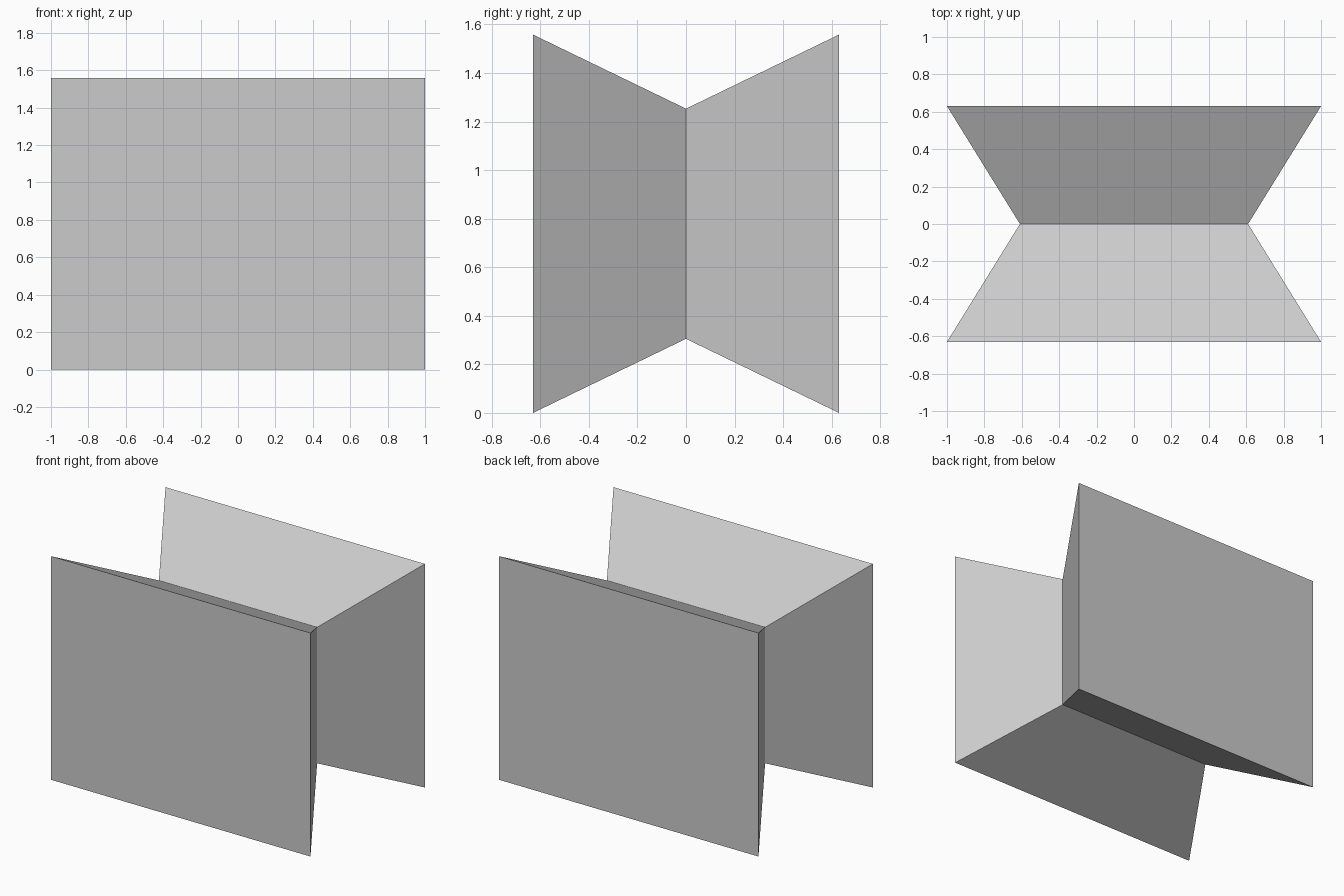
import bpy, bmesh

if "Cube" in bpy.data.objects:
    bpy.data.objects.remove(bpy.data.objects["Cube"])

HALF_DEPTH = 0.63
MID_Z = 0.779
# rectangular sections: (y, half width, half height)
SECTIONS = [(-HALF_DEPTH, 1.0, 0.779), (0.0, 0.61, 0.474), (HALF_DEPTH, 1.0, 0.779)]

# pinched block: closed loft through three rectangles
bm = bmesh.new()
rings = [[bm.verts.new((sx * w, y, MID_Z + sz * h))
          for sx, sz in ((-1, -1), (1, -1), (1, 1), (-1, 1))]
         for y, w, h in SECTIONS]
for a, b in zip(rings, rings[1:]):
    for i in range(4):
        j = (i + 1) % 4
        bm.faces.new((a[i], a[j], b[j], b[i]))

# front and back panels
bm.faces.new(rings[0])
bm.faces.new(rings[-1])
bmesh.ops.recalc_face_normals(bm, faces=bm.faces[:])

mesh = bpy.data.meshes.new("pinched_block")
bm.to_mesh(mesh)
bm.free()
bpy.context.collection.objects.link(bpy.data.objects.new("pinched_block", mesh))
